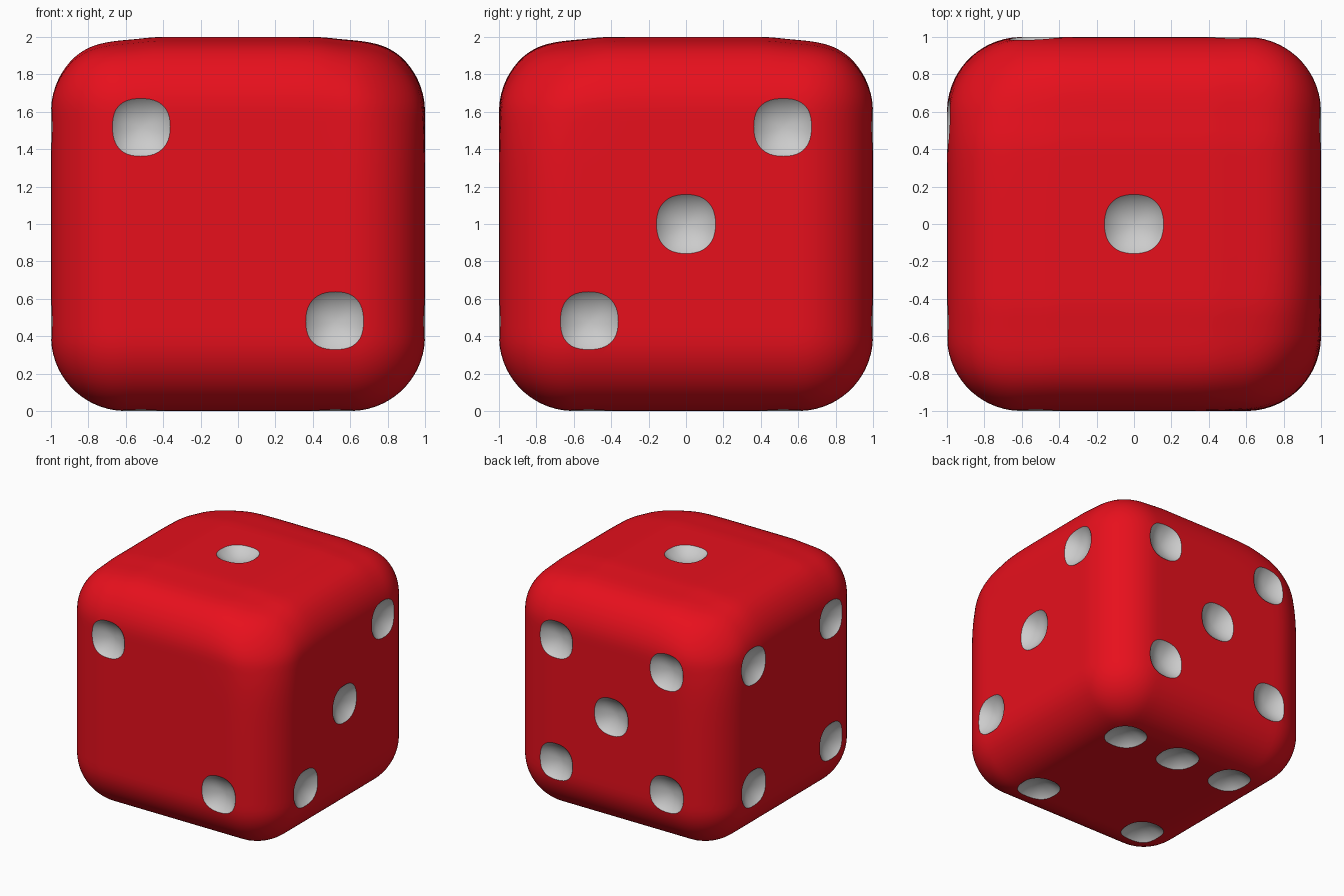
import bpy, bmesh, math
from mathutils import Matrix, Vector

if "Cube" in bpy.data.objects:
    bpy.data.objects.remove(bpy.data.objects["Cube"])

R = 0.4            # edge rounding
A = 0.52           # pip offset from face centre
PIP_R, PIP_D = 0.158, 0.07


def material(name, rgb):
    m = bpy.data.materials.new(name)
    m.diffuse_color = (*rgb, 1)
    m.use_nodes = True
    m.node_tree.nodes["Principled BSDF"].inputs["Base Color"].default_value = m.diffuse_color
    return m


def make_object(name, bm, mat):
    me = bpy.data.meshes.new(name)
    bm.to_mesh(me)
    bm.free()
    me.materials.append(mat)
    ob = bpy.data.objects.new(name, me)
    bpy.context.collection.objects.link(ob)
    return ob


def band(t):
    t = min(max((abs(t) - 0.4) / 0.5, 0), 1)
    return math.sin(math.pi * t) ** 2


# Body: gridded cube pushed onto a rounded box
bm = bmesh.new()
bmesh.ops.create_cube(bm, size=2)
bmesh.ops.subdivide_edges(bm, edges=bm.edges[:], cuts=39, use_grid_fill=True)
core = 1 - R
soft_corners = [Vector((1, -1, 1)), Vector((-1, 1, 1))]
for v in bm.verts:
    c = Vector([min(max(k, -core), core) for k in v.co])
    p = c + (v.co - c).normalized() * R
    # top edges are a little softer, two top corners more worn
    w = min(max((p.z - core) / R, 0), 1)
    shift = Vector((0, 0, -0.018 * w * (band(p.x) + band(p.y))))
    for s in soft_corners:
        d = (p - s * 0.83).length
        shift -= s.normalized() * 0.06 * math.exp(-(d / 0.3) ** 2)
    v.co = p + shift + Vector((0, 0, 1))
bmesh.ops.recalc_face_normals(bm, faces=bm.faces[:])
body = make_object("die_body", bm, material("red", (0.8, 0.005, 0.012)))

# Pip cutters: slightly squared spheres, one pattern per face
X, Y, Z = Vector((1, 0, 0)), Vector((0, 1, 0)), Vector((0, 0, 1))
corners = [(i, j) for i in (-A, A) for j in (-A, A)]
faces = [
    (Z, Y, [(0, 0)]),
    (-Y, Z, [(-A, A), (A, -A)]),
    (X, Z, [(-A, -A), (0, 0), (A, A)]),
    (-X, Z, corners),
    (Y, Z, corners + [(0, 0)]),
    (-Z, -Y, corners + [(0, -A), (0, A)]),
]
ball = (PIP_R ** 2 + PIP_D ** 2) / (2 * PIP_D)
bm = bmesh.new()
for n, v, spots in faces:
    u = v.cross(n)
    for a, b in spots:
        pos = u * a + v * b + n * (1 + ball - PIP_D) + Z
        turn = Matrix((u, v, n)).transposed()
        made = bmesh.ops.create_uvsphere(bm, u_segments=40, v_segments=40, radius=ball)
        for vert in made["verts"]:
            x, y, z = vert.co
            r = math.hypot(x, y)
            if r > 1e-6:
                k = r / (abs(x) ** 2.35 + abs(y) ** 2.35) ** (1 / 2.35)
                x, y = x * k, y * k
            vert.co = turn @ Vector((x, y, z)) + pos
bmesh.ops.recalc_face_normals(bm, faces=bm.faces[:])
cutter = make_object("pip_cutter", bm, material("white", (0.8, 0.8, 0.8)))
cutter.hide_render = True

# Cut the pips, keeping their white material
mod = body.modifiers.new("pips", 'BOOLEAN')
mod.operation = 'DIFFERENCE'
mod.solver = 'EXACT'
mod.material_mode = 'TRANSFER'
mod.object = cutter
bpy.context.view_layer.objects.active = body
body.select_set(True)
bpy.ops.object.modifier_apply(modifier=mod.name)
bpy.data.objects.remove(cutter)
bpy.ops.object.shade_smooth_by_angle(angle=math.radians(30))
